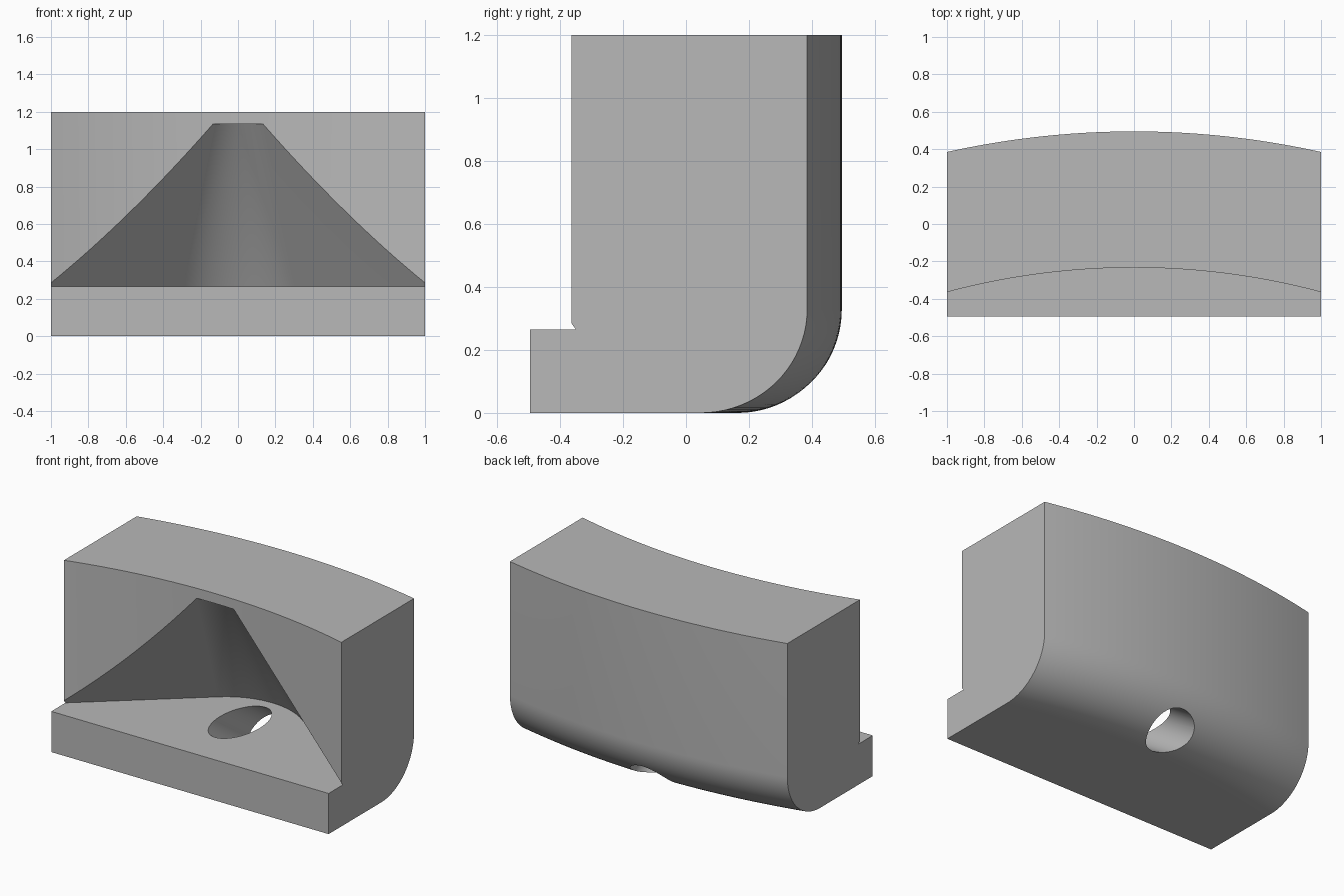
import bpy, bmesh, math
from mathutils import Matrix, Vector

if "Cube" in bpy.data.objects:
    bpy.data.objects.remove(bpy.data.objects["Cube"], do_unlink=True)

ARC_Y = -4.105                 # centre of the concentric front and back arcs
R_BACK, R_FRONT = 4.6, 3.872
FILLET, HEIGHT, LEDGE_Z, LEDGE_Y = 0.33, 1.2, 0.265, -0.495
HALF_X, STEPS, ARC_STEPS = 1.0, 48, 20

grey = bpy.data.materials.new("plain grey")
grey.use_nodes = True
colour = (0.48, 0.48, 0.48, 1)
grey.diffuse_color = colour
grey.node_tree.nodes["Principled BSDF"].inputs["Base Color"].default_value = colour


def make_object(name, bm):
    bmesh.ops.recalc_face_normals(bm, faces=bm.faces)
    mesh = bpy.data.meshes.new(name)
    bm.to_mesh(mesh)
    bm.free()
    mesh.materials.append(grey)
    obj = bpy.data.objects.new(name, mesh)
    bpy.context.collection.objects.link(obj)
    return obj


def loft(rings):
    """Join closed rings of points and cap both ends."""
    bm = bmesh.new()
    rows = [[bm.verts.new(p) for p in ring] for ring in rings]
    n = len(rows[0])
    for a, b in zip(rows, rows[1:]):
        for i in range(n):
            j = (i + 1) % n
            bm.faces.new((a[i], a[j], b[j], b[i]))
    bm.faces.new(rows[0])
    bm.faces.new(rows[-1])
    return bm


def arc_y(radius, x):
    return ARC_Y + math.sqrt(radius * radius - x * x)


# Curved block with front ledge and rounded lower back edge
def section(x):
    pts = [(x, LEDGE_Y, 0)]
    for i in range(ARC_STEPS + 1):
        a = math.pi / 2 * i / ARC_STEPS
        rho = R_BACK - FILLET + FILLET * math.sin(a)
        pts.append((x, arc_y(rho, x), FILLET - FILLET * math.cos(a)))
    front = arc_y(R_FRONT, x)
    pts += [(x, arc_y(R_BACK, x), HEIGHT), (x, front, HEIGHT),
            (x, front, LEDGE_Z), (x, LEDGE_Y, LEDGE_Z)]
    return pts


body = make_object("curved_block", loft(
    [section(HALF_X * (2 * i / STEPS - 1)) for i in range(STEPS + 1)]))

# Funnel recess: half cone blending into two flat side walls
APEX_Y, APEX_Z, CONE_R, FAR_Y = -0.122, 1.135, 0.473, -1.2
WALL = math.radians(40.3)


def recess_ring(radius, z):
    reach = (APEX_Y + radius / math.cos(WALL) - FAR_Y) / math.tan(WALL)
    ring = [(-reach, FAR_Y, z)]
    for i in range(ARC_STEPS + 1):
        a = WALL * (2 * i / ARC_STEPS - 1)
        ring.append((radius * math.sin(a), APEX_Y + radius * math.cos(a), z))
    return ring + [(reach, FAR_Y, z)]


bm = loft([recess_ring(CONE_R, LEDGE_Z), recess_ring(0, APEX_Z)])
bmesh.ops.remove_doubles(bm, verts=bm.verts, dist=1e-5)
recess = make_object("recess_cutter", bm)

# Slanted drain hole from the recess floor to the rounded back edge
start, end = Vector((0, 0.02, LEDGE_Z)), Vector((0, 0.345, 0.05))
axis = (end - start).normalized()
bm = bmesh.new()
bmesh.ops.create_cone(
    bm, cap_ends=True, segments=48, radius1=0.142, radius2=0.142, depth=1.6,
    matrix=Matrix.Translation((start + end) / 2)
    @ axis.to_track_quat('Z', 'Y').to_matrix().to_4x4())
hole = make_object("hole_cutter", bm)

# Cut the recess and hole, then discard the cutters
bpy.ops.object.select_all(action='DESELECT')
bpy.context.view_layer.objects.active = body
body.select_set(True)
for cutter in (recess, hole):
    cutter.hide_render = True
    mod = body.modifiers.new(cutter.name, 'BOOLEAN')
    mod.operation, mod.solver, mod.object = 'DIFFERENCE', 'EXACT', cutter
    bpy.ops.object.modifier_apply(modifier=mod.name)
    bpy.data.objects.remove(cutter, do_unlink=True)

bpy.ops.object.shade_smooth_by_angle(angle=math.radians(25))
